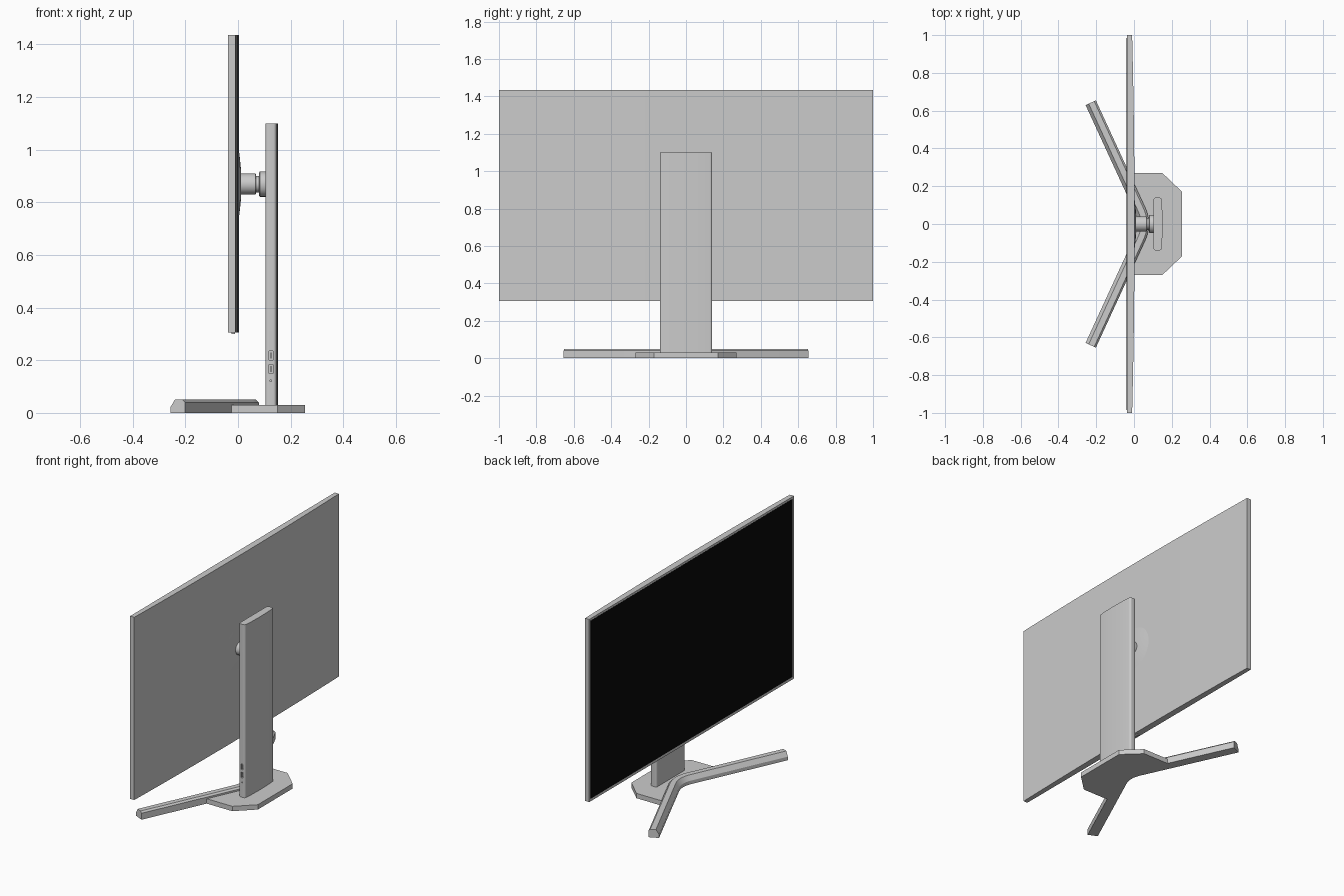
import bpy, bmesh
from math import sin, cos, pi, radians

if "Cube" in bpy.data.objects:
    bpy.data.objects.remove(bpy.data.objects["Cube"])


def make(name, verts, faces, smooth=False, color=None):
    me = bpy.data.meshes.new(name)
    me.from_pydata(verts, [], faces)
    bm = bmesh.new()
    bm.from_mesh(me)
    bmesh.ops.recalc_face_normals(bm, faces=bm.faces)
    bm.to_mesh(me)
    bm.free()
    ob = bpy.data.objects.new(name, me)
    bpy.context.collection.objects.link(ob)
    if color:
        mat = bpy.data.materials.new(name + "_material")
        mat.diffuse_color = color
        mat.use_nodes = True
        mat.node_tree.nodes["Principled BSDF"].inputs["Base Color"].default_value = mat.diffuse_color
        me.materials.append(mat)
    if smooth:
        bpy.ops.object.select_all(action='DESELECT')
        ob.select_set(True)
        bpy.context.view_layer.objects.active = ob
        bpy.ops.object.shade_smooth_by_angle(angle=radians(25))
    return ob


def skin(name, rings, smooth=False, color=None):
    """Join equal closed rings into a capped solid."""
    n, m = len(rings[0]), len(rings)
    verts = [p for r in rings for p in r]
    faces = [(i * n + j, i * n + (j + 1) % n, (i + 1) * n + (j + 1) % n, (i + 1) * n + j)
             for i in range(m - 1) for j in range(n)]
    faces += [tuple(range(n)), tuple(range((m - 1) * n, m * n))]
    return make(name, verts, faces, smooth, color)


def prism(name, outline, z0, z1, smooth=False, color=None):
    return skin(name, [[(x, y, z) for x, y in outline] for z in (z0, z1)], smooth, color)


def box(name, x0, x1, y0, y1, z0, z1, color=None):
    return prism(name, [(x0, y0), (x1, y0), (x1, y1), (x0, y1)], z0, z1, False, color)


def lathe_x(name, profile, zc, n=48):
    """Revolve (x, radius) pairs about the x axis at height zc."""
    return skin(name, [[(x, r * cos(2 * pi * k / n), zc + r * sin(2 * pi * k / n))
                        for k in range(n)] for x, r in profile], True)


# Display panel with gently bowed back
N = 32
back = [(-0.010 + 0.013 * (1 - (1 - 2 * i / N) ** 2), -1 + 2 * i / N) for i in range(N + 1)]
prism("panel_housing", [(-0.038, 1), (-0.038, -1)] + back, 0.305, 1.435, True)
box("screen", -0.0388, -0.036, -0.986, 0.986, 0.321, 1.422, (0.003, 0.003, 0.003, 1))
box("power_light", -0.025, -0.012, -0.015, 0.015, 0.299, 0.307)

# Tilt mount: shallow dome, neck and collar
ZC = 0.869
lathe_x("mount_dome", [(-0.012, 0.15), (0.002, 0.14), (0.007, 0.10), (0.011, 0.06), (0.012, 0.03)], ZC)
lathe_x("mount_neck", [(0.0, 0.040), (0.066, 0.040), (0.069, 0.036), (0.069, 0.031), (0.082, 0.031)], ZC)
lathe_x("mount_collar", [(0.080, 0.044), (0.083, 0.048), (0.108, 0.048)], ZC)

# Stand column with rounded corners and slightly convex rear
R = 0.012
outline = []
for cx, cy, a0 in ((0.134, 0.14 - R, 0), (0.104 + R, 0.14 - R, 90),
                   (0.104 + R, -0.14 + R, 180), (0.134, -0.14 + R, 270)):
    outline += [(cx + R * cos(radians(a0 + 15 * k)), cy + R * sin(radians(a0 + 15 * k)))
                for k in range(7)]
outline += [(0.147 + 0.004 * (1 - (y / 0.128) ** 2), y) for y in (-0.09, -0.045, 0, 0.045, 0.09)]
column = prism("stand_column", outline, 0.028, 1.10, True)

# Recessed ports on the side of the column, with inner tongues
for i, (zc, w, h) in enumerate(((0.218, 0.014, 0.034), (0.167, 0.014, 0.034), (0.122, 0.005, 0.005))):
    x = 0.125
    cutter = box(f"port_cutter_{i}", x - w / 2, x + w / 2, -0.15, -0.128, zc - h / 2, zc + h / 2)
    cutter.hide_render = True
    cutter.hide_viewport = False
    cutter.display_type = 'WIRE'
    mod = column.modifiers.new("port", 'BOOLEAN')
    mod.operation = 'DIFFERENCE'
    mod.object = cutter
    if h > 0.01:
        box(f"port_tongue_{i}", x - 0.002, x + 0.003, -0.138, -0.127, zc - 0.011, zc + 0.011)

# Base plate
half = [(0.045, 0.07), (-0.042, 0.27), (0.15, 0.27), (0.255, 0.17)]
prism("base_plate", half + [(x, -y) for x, y in reversed(half)], 0, 0.03)

# V-shaped front leg swept along a path with a rounded bend
S, TIP, B = 0.46, (-0.229, 0.642), 0.075
apex = TIP[0] + S * TIP[1]
path = [TIP]
for k in range(13):
    t = k / 12
    y = B * (1 - 2 * t)
    path.append((apex - S * B * ((1 - t) ** 2 + t ** 2), y))
path.append((TIP[0], -TIP[1]))
section = [(-0.03, 0), (0.03, 0), (0.03, 0.04), (0.02, 0.05), (-0.012, 0.05), (-0.03, 0.022)]
rings = []
for i, (x, y) in enumerate(path):
    # straight runs keep their own direction; the bend uses neighbours
    a = path[max(i - 1, 0)] if i not in (1,) else path[0]
    b = path[min(i + 1, len(path) - 1)]
    if i == 1:
        b = (x, y)
    if i == len(path) - 2:
        a = (x, y)
    tx, ty = b[0] - a[0], b[1] - a[1]
    d = (tx * tx + ty * ty) ** 0.5
    nx, ny = -ty / d, tx / d
    rings.append([(x + nx * o, y + ny * o, z) for o, z in section])
skin("front_leg", rings, True)
